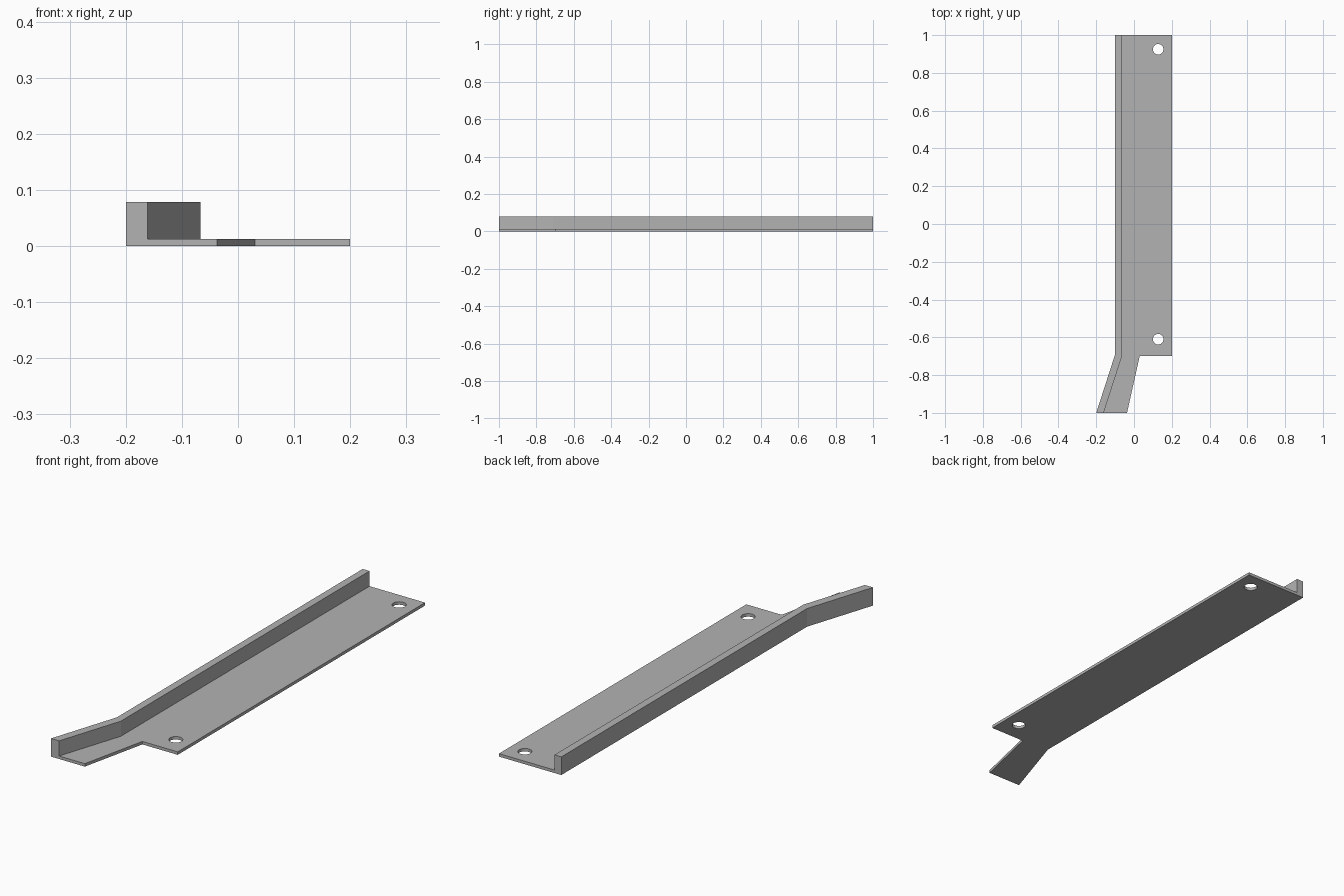
import bpy, bmesh
from math import cos, sin, tau

cube = bpy.data.objects.get("Cube")
if cube:
    bpy.data.objects.remove(cube, do_unlink=True)

PLATE_TOP = 0.013
RAIL_TOP = 0.079

grey = bpy.data.materials.new("plain grey")
grey.use_nodes = True
grey.diffuse_color = (0.45, 0.45, 0.45, 1)
grey.node_tree.nodes["Principled BSDF"].inputs["Base Color"].default_value = grey.diffuse_color


def circle(cx, cy, r, n=32):
    return [(cx + r * cos(tau * i / n), cy + r * sin(tau * i / n)) for i in range(n)]


def slab(name, loops, z0, z1):
    """Flat filled outline (further loops are holes) extruded from z0 to z1."""
    curve = bpy.data.curves.new(name + " outline", "CURVE")
    curve.dimensions = "2D"
    curve.fill_mode = "BOTH"
    curve.extrude = (z1 - z0) / 2
    for loop in loops:
        spline = curve.splines.new("POLY")
        spline.points.add(len(loop) - 1)
        for point, (x, y) in zip(spline.points, loop):
            point.co = (x, y, 0, 1)
        spline.use_cyclic_u = True
    source = bpy.data.objects.new(name + " source", curve)
    bpy.context.collection.objects.link(source)
    depsgraph = bpy.context.evaluated_depsgraph_get()
    mesh = bpy.data.meshes.new_from_object(source.evaluated_get(depsgraph))
    bpy.data.objects.remove(source, do_unlink=True)

    # Weld the caps to the walls and seat the slab at its height
    bm = bmesh.new()
    bm.from_mesh(mesh)
    bmesh.ops.remove_doubles(bm, verts=bm.verts, dist=1e-5)
    bmesh.ops.translate(bm, verts=bm.verts, vec=(0, 0, (z0 + z1) / 2))
    bmesh.ops.recalc_face_normals(bm, faces=bm.faces)
    for face in bm.faces:
        face.smooth = False
        face.material_index = 0
    bm.to_mesh(mesh)
    bm.free()

    mesh.materials.clear()
    mesh.materials.append(grey)
    obj = bpy.data.objects.new(name, mesh)
    bpy.context.collection.objects.link(obj)
    return obj


# Outer and inner lines of the bent rail, from back to front
outer = [(-0.1, 1), (-0.1, -0.69), (-0.2, -1)]
inner = [(-0.067, 1), (-0.067, -0.71), (-0.161, -1)]

# Base plate with angled front tongue and two screw holes
plate = outer + [(-0.037, -1), (0.03, -0.7), (0.2, -0.7), (0.2, 1)]
holes = [circle(0.128, y, 0.028) for y in (0.925, -0.61)]
slab("base_plate", [plate] + holes, 0, PLATE_TOP)

# Upright rail along the plate's edge
slab("edge_rail", [outer + inner[::-1]], PLATE_TOP, RAIL_TOP)
